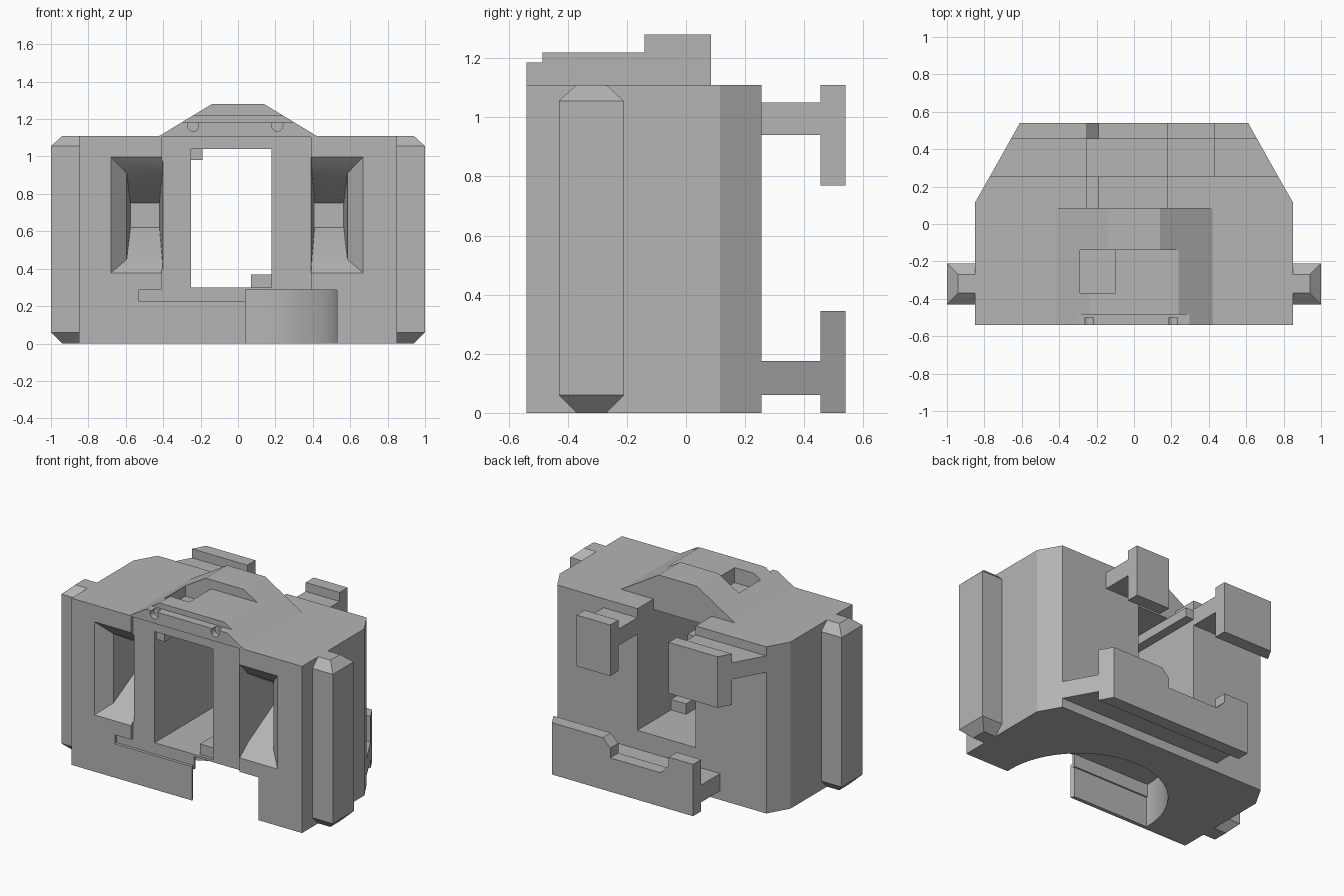
import bpy, bmesh

cube = bpy.data.objects.get("Cube")
if cube:
    bpy.data.objects.remove(cube)

grey = bpy.data.materials.new("plain grey")
grey.use_nodes = True
COLOUR = (0.46, 0.46, 0.46, 1)
grey.diffuse_color = COLOUR
grey.node_tree.nodes["Principled BSDF"].inputs["Base Color"].default_value = COLOUR


def loft(name, rings):
    """Closed solid through rings of 3D points, capped at both ends."""
    bm = bmesh.new()
    loops = [[bm.verts.new(p) for p in ring] for ring in rings]
    n = len(loops[0])
    for a, b in zip(loops, loops[1:]):
        for i in range(n):
            j = (i + 1) % n
            bm.faces.new((a[i], a[j], b[j], b[i]))
    bm.faces.new(loops[0])
    bm.faces.new(loops[-1])
    bmesh.ops.recalc_face_normals(bm, faces=bm.faces)
    mesh = bpy.data.meshes.new(name)
    bm.to_mesh(mesh)
    bm.free()
    mesh.materials.append(grey)
    ob = bpy.data.objects.new(name, mesh)
    bpy.context.collection.objects.link(ob)
    return ob


def prism_y(name, pts, y0, y1):
    return loft(name, [[(x, y, z) for x, z in pts] for y in (y0, y1)])


def prism_z(name, pts, z0, z1):
    return loft(name, [[(x, y, z) for x, y in pts] for z in (z0, z1)])


def rect(a0, a1, b0, b1):
    return [(a0, b0), (a1, b0), (a1, b1), (a0, b1)]


def box(name, x0, x1, y0, y1, z0, z1):
    return prism_z(name, rect(x0, x1, y0, y1), z0, z1)


def cylinder(name, radius, depth, location, rotation=(0, 0, 0), sides=64):
    bpy.ops.mesh.primitive_cylinder_add(vertices=sides, radius=radius, depth=depth,
                                        location=location, rotation=rotation)
    ob = bpy.context.object
    ob.name = name
    ob.data.materials.append(grey)
    return ob


def carve(target, cutters):
    """Subtract each cutter, bake the result and drop the cutter."""
    for c in cutters:
        c.hide_render = True
        mod = target.modifiers.new("cut", "BOOLEAN")
        mod.operation = "DIFFERENCE"
        mod.solver = "EXACT"
        mod.object = c
        bpy.context.view_layer.objects.active = target
        bpy.ops.object.modifier_apply(modifier=mod.name)
        bpy.data.objects.remove(c)


def mitre(ob):
    """Trim rail ends to the tapered plan of the housing."""
    for v in ob.data.vertices:
        limit = 0.77 - (v.co.y - 0.255) * 0.56
        v.co.x = max(-limit, min(limit, v.co.x))


FRONT, BACK, TOP = -0.54, 0.255, 1.11

# Main housing with tapered rear corners
body = prism_z("housing", [(-0.85, FRONT), (0.85, FRONT), (0.85, 0.115),
                           (0.77, BACK), (-0.77, BACK), (-0.85, 0.115)], 0, TOP)
cutters = [
    box("panel_recess", -0.41, 0.39, -1, -0.52, 0.225, TOP - 0.005),
    box("window_tunnel", -0.25, 0.18, -1, 1, 0.3, 1.04),
    box("roof_opening", -0.25, 0.18, 0.085, 1, 0.5, 2),
    cylinder("bottom_bore", 0.53, 0.57, (0, -0.51, 0)),
]

# Flared pockets either side of the window
def ring(s, x0, x1, z0, z1, y):
    return [(s * x + (-0.01 if s < 0 else 0), y, z) for x, z in rect(x0, x1, z0, z1)]


for s in (-1, 1):
    cutters.append(loft("pocket", [
        ring(s, 0.39, 0.69, 0.36, 1.02, FRONT - 0.02),
        ring(s, 0.395, 0.585, 0.45, 0.91, -0.46),
        ring(s, 0.41, 0.565, 0.62, 0.75, -0.2)]))
carve(body, cutters)
bpy.ops.object.select_all(action="DESELECT")
body.select_set(True)
bpy.context.view_layer.objects.active = body
bpy.ops.object.shade_smooth_by_angle(angle=0.4)

# Thin front wall closing the left part of the bore
prism_z("lower_front_plate", [(-0.56, FRONT), (0.04, FRONT), (0.03, -0.515),
                              (-0.56, -0.515)], 0, 0.225)
box("lower_front_lip", -0.56, 0.04, -0.52, -0.505, 0.2, 0.3)

# Blocks inside the window tunnel
box("floor_block", 0.07, 0.185, -0.5, -0.1, 0.29, 0.37)
box("ceiling_block", -0.255, -0.19, -0.5, BACK, 0.98, 1.04)

# Stepped roof ridge with sloping sides
def ridge(name, top, y0, y1):
    half = 0.42 - (top - TOP) * 0.28 / 0.17
    return prism_y(name, [(-0.42, TOP), (0.42, TOP), (half, top), (-half, top)], y0, y1)


nose = ridge("ridge_front", 1.185, FRONT, -0.485)
middle = ridge("ridge_middle", 1.22, -0.485, -0.14)
ridge("ridge_rear", 1.28, -0.14, 0.085)
carve(nose, [cylinder("screw_hole", 0.03, 0.08, (x, FRONT, 1.165), (1.5708, 0, 0), 24)
             for x in (-0.24, 0.21)])
carve(middle, [box("slot", -0.29, -0.1, -0.37, -0.1, 1.12, 2)])

# Side pillars with bevelled ends
for s, side in ((1, "left"), (-1, "right")):
    rings = []
    for z, inset in ((0, 0.06), (0.06, 0), (1.055, 0), (TOP, 0.06)):
        rings.append([(s * x, y, z) for x, y in
                      rect(0.84, 1 - inset, -0.43 + inset, -0.21 - inset)])
    loft(side + "_pillar", rings)

# Upper rear rails, T-shaped in section
for side, x0, x1 in (("left", 0.18, 0.43), ("right", -0.8, -0.25)):
    mitre(box(side + "_upper_stem", x0, x1, BACK, 0.455, 0.94, 1.05))
    mitre(box(side + "_upper_flange", x0, x1, 0.455, 0.54, 0.77, TOP))

# Lower rear rail with a notched top edge
mitre(box("lower_stem", -0.43, 0.8, BACK, 0.455, 0.06, 0.175))
mitre(prism_y("lower_flange", [(-0.43, 0), (0.8, 0), (0.8, 0.345), (0.235, 0.345),
                               (0.18, 0.29), (0.18, 0.225), (-0.19, 0.225),
                               (-0.25, 0.285), (-0.25, 0.345), (-0.43, 0.345)], 0.455, 0.54))
